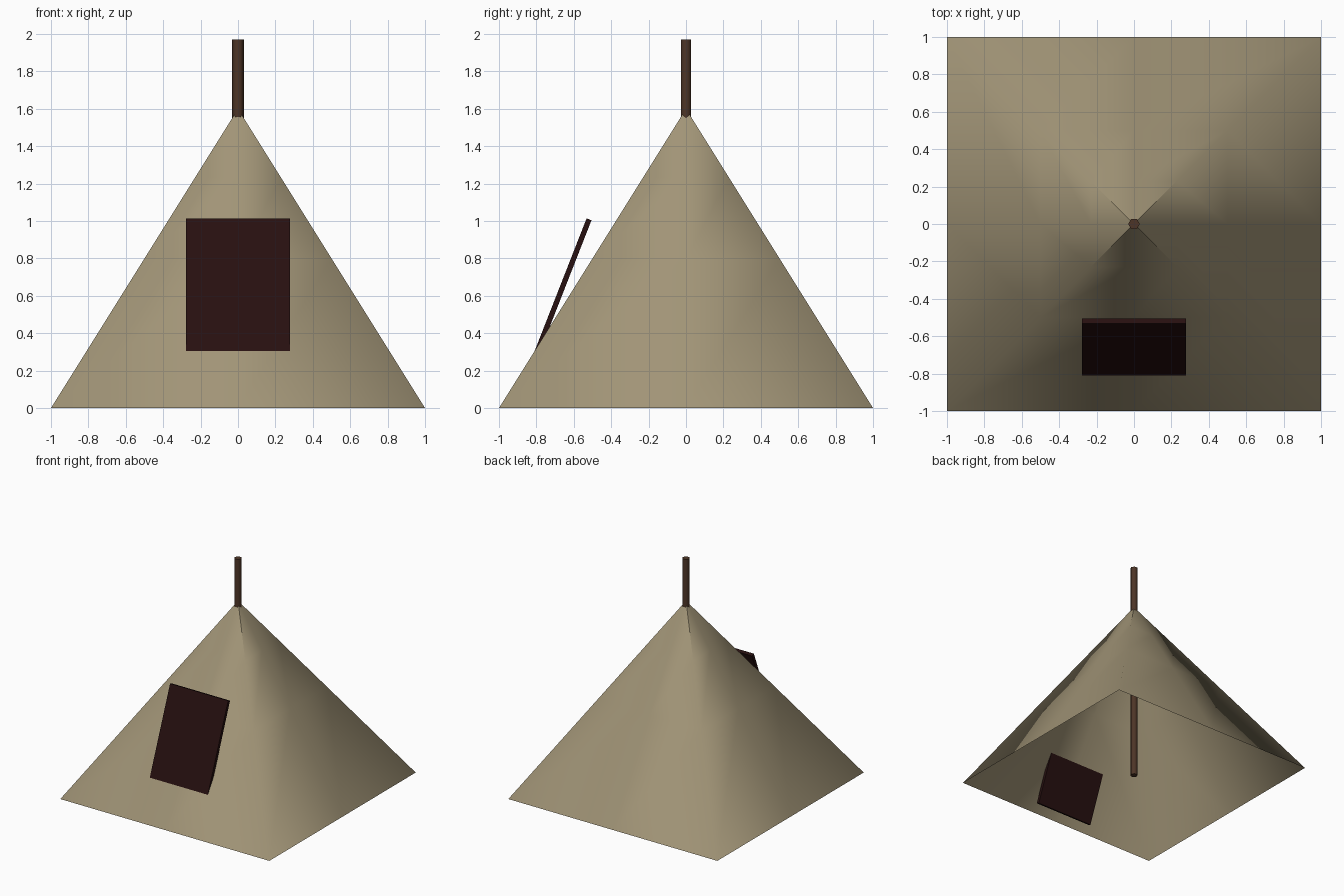
import bpy, bmesh, math

if "Cube" in bpy.data.objects:
    bpy.data.objects.remove(bpy.data.objects["Cube"])


def material(name, rgb):
    m = bpy.data.materials.new(name)
    m.diffuse_color = (*rgb, 1)
    m.use_nodes = True
    m.node_tree.nodes["Principled BSDF"].inputs["Base Color"].default_value = m.diffuse_color
    return m


canvas = material("tan canvas", (0.36, 0.30, 0.185))
wood = material("brown wood", (0.075, 0.036, 0.02))
maroon = material("dark maroon cloth", (0.02, 0.005, 0.005))

APEX = 1.6

# Canopy: open-bottomed square pyramid, made of rings that shrink to the apex
bm = bmesh.new()
pattern = [(-1, -1), (0, -1), (1, -1), (1, 0), (1, 1), (0, 1), (-1, 1), (-1, 0)]
rings = [[bm.verts.new((x * h, y * h, APEX * (1 - h))) for x, y in pattern]
         for h in (1, 0.5, 0.23)]
tip = bm.verts.new((0, 0, APEX))
for low, high in zip(rings, rings[1:]):
    for i in range(8):
        j = (i + 1) % 8
        bm.faces.new((low[i], low[j], high[j], high[i]))
for i in range(8):
    bm.faces.new((rings[-1][i], rings[-1][(i + 1) % 8], tip))
for f in bm.faces:
    f.smooth = True
# Only the seams next to the tip stay crisp
for e in tip.link_edges:
    v = e.other_vert(tip).co
    e.smooth = abs(abs(v.x) - abs(v.y)) > 0.01
mesh = bpy.data.meshes.new("canopy")
bm.to_mesh(mesh)
bm.free()
canopy = bpy.data.objects.new("canopy", mesh)
bpy.context.collection.objects.link(canopy)
mesh.materials.append(canvas)

# Centre pole: six sides, from the ground up through the tip
bpy.ops.mesh.primitive_cylinder_add(vertices=6, radius=0.031, depth=1.97,
                                    location=(0, 0, 0.985),
                                    rotation=(0, 0, math.radians(30)))
pole = bpy.context.object
pole.name = "centre_pole"
pole.data.materials.append(wood)
bpy.ops.object.shade_smooth_by_angle(angle=math.radians(65))

# Door flap: thin slab leaning back, its lower end sunk through the front wall
bpy.ops.mesh.primitive_cube_add(size=1, location=(0, -0.71, 0.52),
                                rotation=(math.radians(-21.4), 0, 0))
flap = bpy.context.object
flap.name = "door_flap"
flap.scale = (0.555, 0.028, 1.05)
flap.data.materials.append(maroon)
